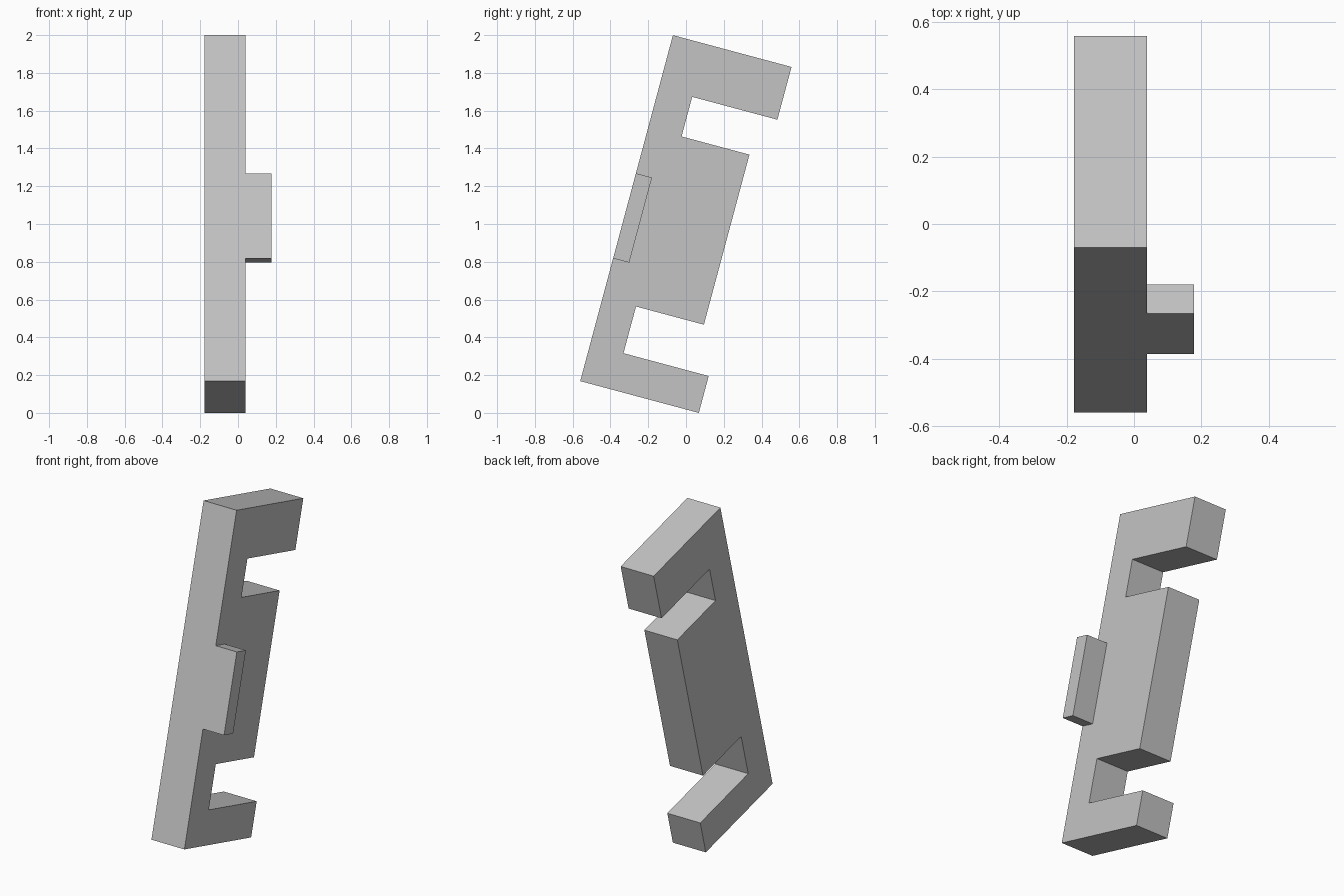
import bpy
import bmesh
from math import radians, sin
from mathutils import Matrix

if "Cube" in bpy.data.objects:
    bpy.data.objects.remove(bpy.data.objects["Cube"], do_unlink=True)

GREY = (0.55, 0.55, 0.55, 1.0)
grey = bpy.data.materials.new("plain grey")
grey.use_nodes = True
grey.diffuse_color = GREY
grey.node_tree.nodes["Principled BSDF"].inputs["Base Color"].default_value = GREY

# Upright bracket dimensions, before leaning back
LEAN = radians(15)
DEPTH = 0.65        # reach of the end arms
SPINE = 0.183       # thickness of the spine
BLOCK = 0.555       # reach of the middle block
HEIGHT = 1.896
placement = (Matrix.Translation((0, -0.56, DEPTH * sin(LEAN)))
             @ Matrix.Rotation(-LEAN, 4, 'X'))


def extruded_part(name, profile, x_min, x_max):
    """Extrude a depth/height profile sideways and lean it back."""
    bm = bmesh.new()
    face = bm.faces.new([bm.verts.new((x_min, d, h)) for d, h in profile])
    result = bmesh.ops.extrude_face_region(bm, geom=[face])
    moved = [v for v in result["geom"] if isinstance(v, bmesh.types.BMVert)]
    bmesh.ops.translate(bm, verts=moved, vec=(x_max - x_min, 0, 0))
    bmesh.ops.transform(bm, matrix=placement, verts=bm.verts)
    bmesh.ops.recalc_face_normals(bm, faces=bm.faces)
    mesh = bpy.data.meshes.new(name)
    bm.to_mesh(mesh)
    bm.free()
    mesh.materials.append(grey)
    obj = bpy.data.objects.new(name, mesh)
    bpy.context.collection.objects.link(obj)
    return obj


# Spine with lower arm, middle block and upper arm
extruded_part("bracket_body", [
    (0, 0), (DEPTH, 0), (DEPTH, 0.202), (SPINE, 0.202),
    (SPINE, 0.458), (BLOCK, 0.458), (BLOCK, 1.39), (SPINE, 1.39),
    (SPINE, 1.607), (DEPTH, 1.607), (DEPTH, HEIGHT), (0, HEIGHT),
], -0.178, 0.039)

# Small tab on the left side, flush with the front
extruded_part("side_tab", [
    (0, 0.673), (0.088, 0.673), (0.088, 1.139), (0, 1.139),
], 0.039, 0.178)
